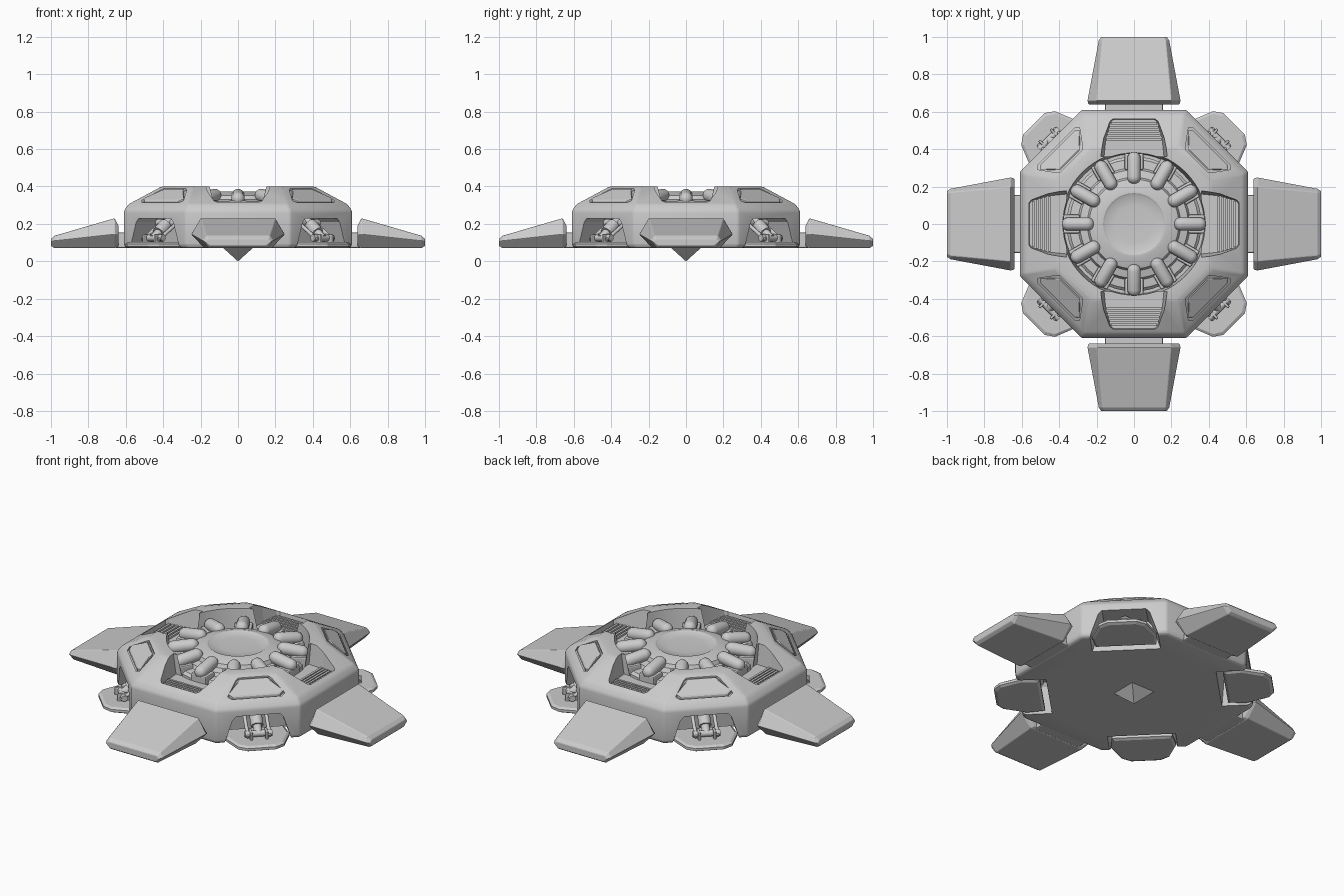
import bpy, bmesh
from math import sin, cos, pi, radians
from mathutils import Vector, Matrix

if "Cube" in bpy.data.objects:
    bpy.data.objects.remove(bpy.data.objects["Cube"], do_unlink=True)

CARDINAL = [("left", 0), ("back", 90), ("right", 180), ("front", 270)]
DIAGONAL = [("back_left", 45), ("back_right", 135), ("front_right", 225), ("front_left", 315)]


def turn(deg):
    return Matrix.Rotation(radians(deg), 4, 'Z')


def finish(name, bm, matrix=Matrix(), bevel=0, smooth=True):
    bmesh.ops.transform(bm, matrix=matrix, verts=bm.verts)
    bmesh.ops.recalc_face_normals(bm, faces=bm.faces)
    mesh = bpy.data.meshes.new(name)
    bm.to_mesh(mesh)
    bm.free()
    ob = bpy.data.objects.new(name, mesh)
    bpy.context.collection.objects.link(ob)
    if bevel:
        mod = ob.modifiers.new("bevel", 'BEVEL')
        mod.width, mod.segments, mod.limit_method = bevel, 2, 'ANGLE'
    if smooth:
        shade(ob)
    return ob


def activate(ob):
    bpy.ops.object.select_all(action='DESELECT')
    ob.select_set(True)
    bpy.context.view_layer.objects.active = ob


def shade(ob):
    activate(ob)
    bpy.ops.object.shade_smooth_by_angle(angle=radians(30))


def loft(name, rings, matrix=Matrix(), bevel=0):
    """Skin equal-length rings of points and cap both ends."""
    bm = bmesh.new()
    loops = [[bm.verts.new(p) for p in ring] for ring in rings]
    n = len(loops[0])
    for a, b in zip(loops, loops[1:]):
        for i in range(n):
            j = (i + 1) % n
            bm.faces.new((a[i], a[j], b[j], b[i]))
    bm.faces.new(loops[0])
    bm.faces.new(loops[-1])
    return finish(name, bm, matrix, bevel, smooth=False)


def lathe(name, profile, matrix=Matrix(), steps=48):
    """Spin a (radius, height) profile around its z axis."""
    bm = bmesh.new()
    vs = [bm.verts.new((r, 0, z)) for r, z in profile]
    es = [bm.edges.new(e) for e in zip(vs, vs[1:])]
    bmesh.ops.spin(bm, geom=vs + es, axis=(0, 0, 1), cent=(0, 0, 0),
                   steps=steps, angle=2 * pi, use_merge=True)
    bmesh.ops.remove_doubles(bm, verts=bm.verts, dist=0.0001)
    return finish(name, bm, matrix)


def rod(name, a, b, radius, matrix, capsule=False):
    """Cylinder or capsule between two points."""
    a, b = Vector(a), Vector(b)
    length = (b - a).length
    if capsule:
        arc = [(radius * cos(k * pi / 10), radius * sin(k * pi / 10)) for k in range(6)]
        prof = [(r, -z) for r, z in reversed(arc)] + [(r, length + z) for r, z in arc]
    else:
        prof = [(0, 0), (radius, 0), (radius, length), (0, length)]
    aim = Matrix.Translation(a) @ (b - a).to_track_quat('Z', 'Y').to_matrix().to_4x4()
    return lathe(name, prof, matrix @ aim, 16)


def box(name, r, t, z, matrix, bevel=0):
    ring = [(r[0], t[0]), (r[1], t[0]), (r[1], t[1]), (r[0], t[1])]
    return loft(name, [[(x, y, h) for x, y in ring] for h in z], matrix, bevel)


def mirrored(half, z):
    """Close a half outline of (radius, offset) points across the radial axis."""
    return [(r, t, z) for r, t in half] + [(r, -t, z) for r, t in reversed(half)]


def octagon(a, c, z):
    quarter = [Vector((a, -c, z)), Vector((a, c, z))]
    return [turn(90 * k) @ p for k in range(4) for p in quarter]


def carve(target, cutter):
    cutter.hide_render = True
    mod = target.modifiers.new("cut", 'BOOLEAN')
    mod.operation, mod.solver, mod.object = 'DIFFERENCE', 'EXACT', cutter
    activate(target)
    bpy.ops.object.modifier_apply(modifier=mod.name)
    bpy.data.objects.remove(cutter, do_unlink=True)


def panel_ring(grow, lift):
    """Trapezoid lying on the diagonal slope of the hull."""
    pts = []
    for r, t in [(.578, .13), (.562, .15), (.50, .092), (.485, .075)]:
        r += grow * (1 if r > .53 else -1)
        pts.append((r, t + grow, .305 + (.601 - r) * .67 + lift))
    return pts + [(r, -t, z) for r, t, z in reversed(pts)]


# Hull shell
hull = loft("hull", [octagon(.595, .27, .07), octagon(.61, .28, .085), octagon(.61, .28, .27),
                     octagon(.585, .265, .305), octagon(.42, .24, .395), octagon(.40, .225, .40)])
bev = hull.modifiers.new("bevel", 'BEVEL')
bev.width, bev.segments, bev.limit_method, bev.angle_limit = .016, 2, 'ANGLE', radians(20)
activate(hull)
bpy.ops.object.modifier_apply(modifier="bevel")

# Central bowl, rim notches, leg bays and panel seams
carve(hull, lathe("bowl_cutter", [(0, .22), (.375, .22), (.395, .45), (0, .45)], steps=64))
for side, deg in CARDINAL:
    low = [(.36, .16), (.46, .15), (.545, .125), (.558, .11)]
    high = [(.36, .185), (.46, .172), (.56, .14), (.575, .125)]
    carve(hull, loft("notch_cutter", [mirrored(low, .282), mirrored(high, .45)], turn(deg)))
for side, deg in DIAGONAL:
    carve(hull, loft("bay_cutter", [mirrored([(.46, .20), (.85, .20)], .03),
                                    mirrored([(.48, .14), (.85, .14)], .21),
                                    mirrored([(.49, .12), (.85, .12)], .23)], turn(deg)))
    carve(hull, loft("seam_cutter", [panel_ring(.009, -.012), panel_ring(.009, .03)], turn(deg)))
shade(hull)

# Underside spike
loft("underside_spike", [[(x * s, y * s, z) for x, y in ((-1, -1), (1, -1), (1, 1), (-1, 1))]
                         for s, z in ((.08, .072), (.0005, 0))])

# Reactor disc in the bowl
lathe("reactor_disc", [(0, .362), (.10, .362), (.155, .366), (.165, .372), (.18, .372), (.24, .352),
                       (.25, .33), (.29, .32), (.30, .30), (.345, .295), (.36, .28), (.36, .215), (0, .215)])
for k in range(12):
    m = turn(30 * k)
    rod(f"reactor_pod_{k + 1}", (.25, 0, .352), (.35, 0, .335), .036, m, capsule=True)
    box(f"pod_block_{k + 1}", (.29, .378), (-.05, .05), (.23, .325), m, .008)

# Wings, their connectors and the louvres
for side, deg in CARDINAL:
    m = turn(deg)
    rings = []
    for r, wb, zb, wm, zm, wt, zt in [(.64, .17, .08, .245, .14, .195, .19),
                                      (.66, .18, .07, .25, .145, .20, .23),
                                      (.98, .155, .07, .19, .11, .17, .137),
                                      (1.0, .15, .083, .178, .105, .16, .12)]:
        half = [(wb, zb), (wm, zm), (wt, zt)]
        rings.append([(r, w, z) for w, z in half] + [(r, -w, z) for w, z in reversed(half)])
    loft("wing_" + side, rings, m, .004)
    box("wing_connector_" + side, (.58, .66), (-.155, .155), (.072, .155), m, .008)
    for k in range(5):
        r = .445 + k * .022
        w = .148 - k * .006
        box(f"louvre_{side}_{k + 1}", (r, r + .013), (-w, w), (.27, .292 + k * .002), m)

# Diagonal panels, landing feet and legs
for side, deg in DIAGONAL:
    m = turn(deg)
    loft("panel_" + side, [panel_ring(0, -.015), panel_ring(0, .002), panel_ring(-.005, .006)], m)
    outline = [(.50, .165), (.60, .178), (.725, .128), (.758, .08)]
    inner = [(.515, .155), (.60, .165), (.715, .117), (.742, .074)]
    loft("foot_" + side, [mirrored(inner, .07), mirrored(outline, .078),
                          mirrored(outline, .093), mirrored(inner, .102)], m)
    rod("leg_strut_" + side, (.50, 0, .235), (.64, 0, .12), .024, m)
    rod("leg_sleeve_" + side, (.545, 0, .198), (.60, 0, .153), .035, m)
    rod("ankle_pin_" + side, (.64, -.075, .125), (.64, .075, .125), .018, m)
    rod("hip_pin_" + side, (.52, -.085, .205), (.52, .085, .205), .02, m)
    for name, s in (("a", -1), ("b", 1)):
        rod(f"leg_piston_{side}_{name}", (.52, s * .06, .205), (.66, s * .06, .115), .010, m)
        t = sorted((s * .035, s * .05))
        box(f"ankle_bracket_{side}_{name}", (.61, .675), t, (.095, .145), m, .006)
